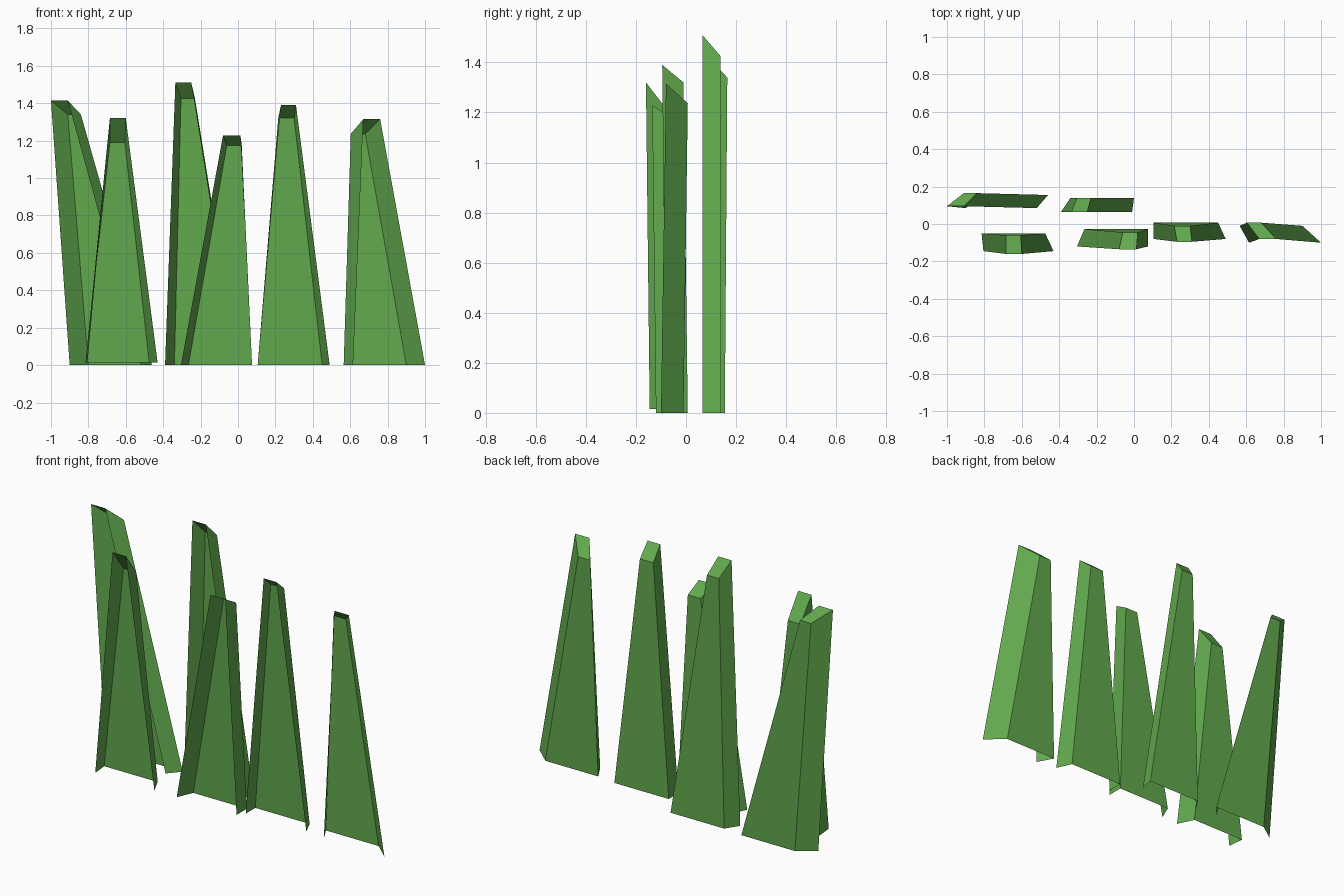
import bpy
import bmesh

if "Cube" in bpy.data.objects:
    bpy.data.objects.remove(bpy.data.objects["Cube"])

# Shared leaf-green material
green = bpy.data.materials.new("grass_green")
green.diffuse_color = (0.12, 0.40, 0.075, 1)
green.use_nodes = True
green.node_tree.nodes["Principled BSDF"].inputs["Base Color"].default_value = green.diffuse_color


def blade(index, foot_z, foot_front, foot_back, tip_front, tip_back):
    """Tapered channel: back, two sides and a sloping tip; front and foot open.
    foot_* = (x left, x right, y); tip_* = (x left, x right, y, z)."""
    bm = bmesh.new()

    def edge(x0, x1, y, z):
        return [bm.verts.new((x, y, z)) for x in (x0, x1)]

    f_l, f_r = edge(*foot_front, foot_z)
    b_l, b_r = edge(*foot_back, foot_z)
    tf_l, tf_r = edge(*tip_front)
    tb_l, tb_r = edge(*tip_back)
    bm.faces.new((b_r, b_l, tb_l, tb_r))      # back
    bm.faces.new((b_l, f_l, tf_l, tb_l))      # left side
    bm.faces.new((f_r, b_r, tb_r, tf_r))      # right side
    bm.faces.new((tf_l, tf_r, tb_r, tb_l))    # sloping tip
    name = f"grass_blade_{index}"
    mesh = bpy.data.meshes.new(name)
    bm.to_mesh(mesh)
    bm.free()
    mesh.materials.append(green)
    bpy.context.collection.objects.link(bpy.data.objects.new(name, mesh))


# Six blades, left to right
blades = [
    (0, (-0.90, -0.52, 0.085), (-0.80, -0.46, 0.155),
     (-1.00, -0.91, 0.095, 1.415), (-0.91, -0.84, 0.165, 1.34)),
    (0.015, (-0.805, -0.43, -0.145), (-0.815, -0.475, -0.05),
     (-0.685, -0.60, -0.16, 1.32), (-0.685, -0.605, -0.06, 1.19)),
    (0, (-0.39, -0.01, 0.065), (-0.34, 0.0, 0.14),
     (-0.335, -0.25, 0.065, 1.51), (-0.305, -0.23, 0.138, 1.425)),
    (0, (-0.305, 0.075, -0.12), (-0.265, 0.075, -0.027),
     (-0.08, 0.013, -0.135, 1.228), (-0.06, 0.02, -0.045, 1.175)),
    (0, (0.105, 0.49, -0.08), (0.105, 0.45, 0.007),
     (0.23, 0.31, -0.095, 1.39), (0.215, 0.30, -0.01, 1.32)),
    (0, (0.615, 1.00, -0.10), (0.565, 0.90, -0.01),
     (0.67, 0.76, -0.08, 1.315), (0.603, 0.68, 0.007, 1.237)),
]
for i, spec in enumerate(blades, 1):
    blade(i, *spec)
